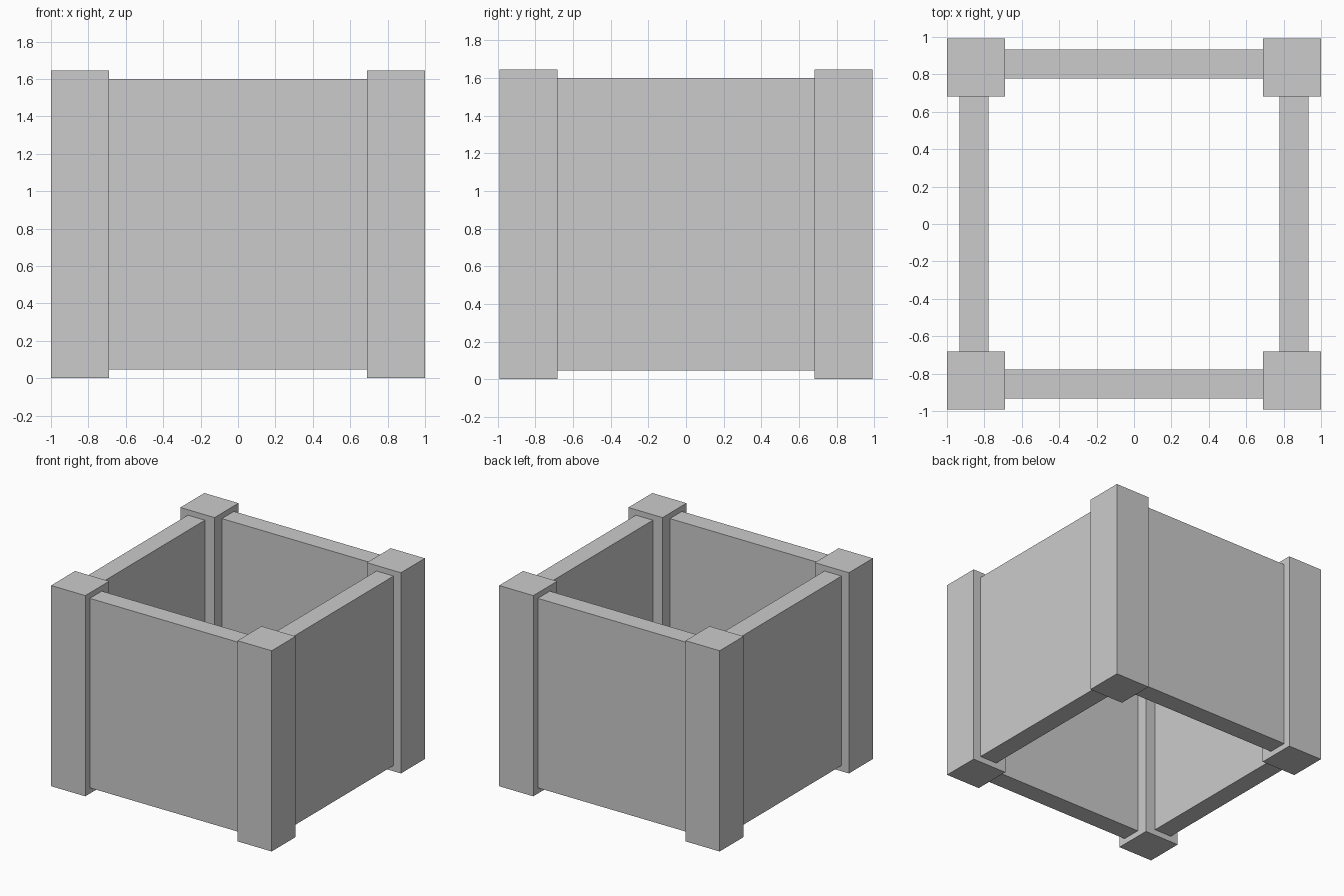
import bpy

if "Cube" in bpy.data.objects:
    bpy.data.objects.remove(bpy.data.objects["Cube"])

POST_X = (0.69, 1.0)      # post extent along x
POST_Y = (0.682, 0.992)   # post extent along y
PANEL = (0.778, 0.933)    # wall panel thickness range
HEIGHT = 1.645
PANEL_Z = (0.047, 1.60)


def box(name, xs, ys, zs):
    """Axis-aligned box spanning the given ranges."""
    bpy.ops.mesh.primitive_cube_add(size=1)
    ob = bpy.context.object
    ob.name = name
    ob.location = [(a + b) / 2 for a, b in (xs, ys, zs)]
    ob.scale = [abs(b - a) for a, b in (xs, ys, zs)]
    bpy.ops.object.transform_apply(location=True, rotation=False, scale=True)
    return ob


def side(rng, sign):
    return sorted(sign * v for v in rng)


# Corner posts
for sx, x_name in ((-1, "left"), (1, "right")):
    for sy, y_name in ((-1, "front"), (1, "back")):
        box(f"{y_name}_{x_name}_post", side(POST_X, sx), side(POST_Y, sy), (0, HEIGHT))

# Wall panels spanning between the posts
for s, y_name, x_name in ((-1, "front", "left"), (1, "back", "right")):
    box(f"{y_name}_panel", (-POST_X[0], POST_X[0]), side(PANEL, s), PANEL_Z)
    box(f"{x_name}_panel", side(PANEL, s), (-POST_Y[0], POST_Y[0]), PANEL_Z)
